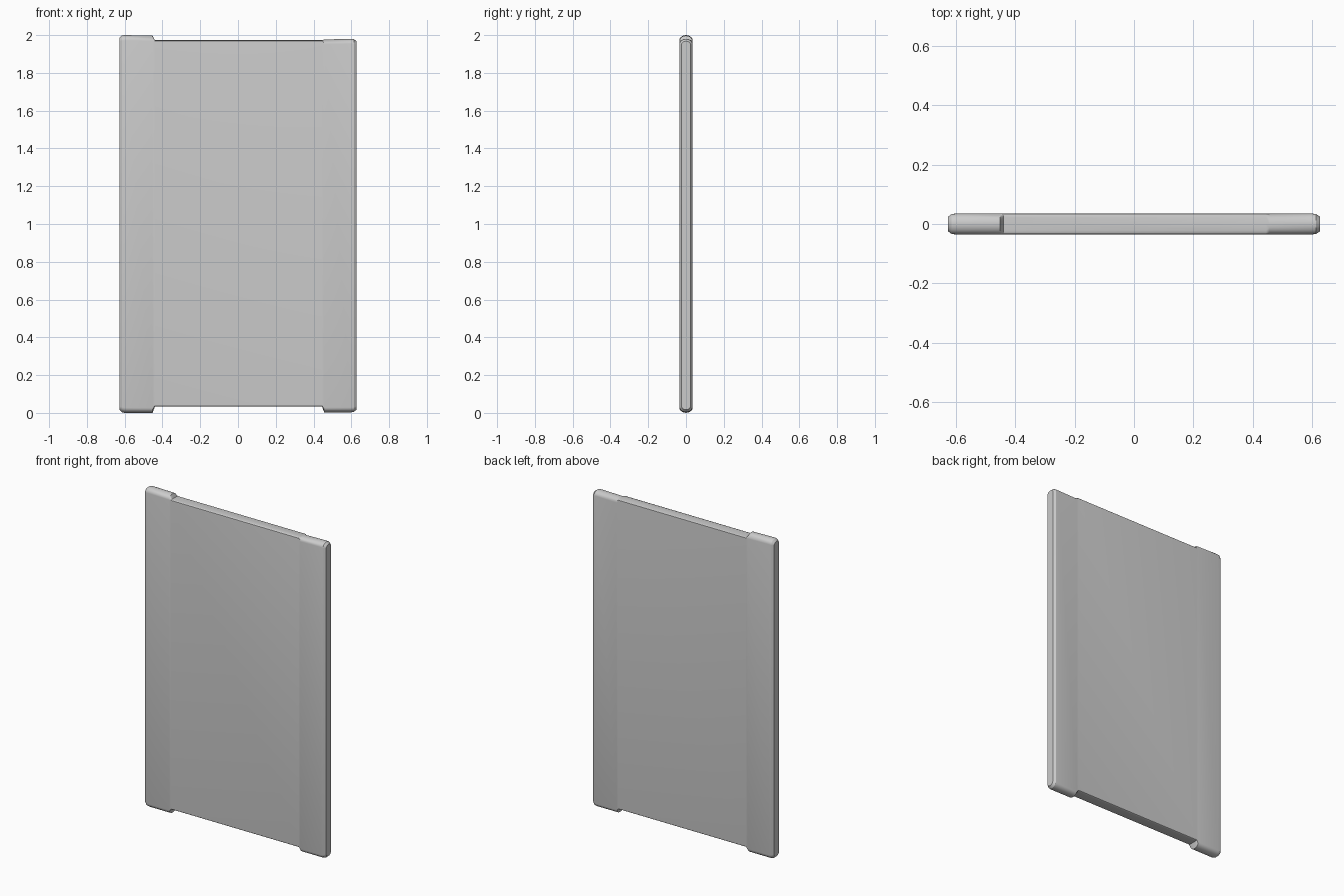
import bpy, bmesh, math

if "Cube" in bpy.data.objects:
    bpy.data.objects.remove(bpy.data.objects["Cube"])

STEPS = 10  # segments in each rounded edge


def section(bm, x, bottom, top, half, depth, power):
    """Upright panel cross-section (y-z) with rounded ends; a lower power gives a flatter end."""
    ring = []
    for end, sign in ((top, 1), (bottom, -1)):
        for i in range(STEPS + 1):
            a = math.pi * i / STEPS
            if sign < 0:
                a = math.pi - a
            c, s = math.cos(a), max(0.0, math.sin(a))
            y = half * math.copysign(abs(c) ** power, c)
            z = end - sign * depth * (1 - s ** power)
            ring.append(bm.verts.new((x, y, z)))
    return ring


# Stations along the width: x, bottom, top, half thickness, edge depth, flatness
stations = [
    (-0.627, 0.015, 1.987, 0.024, 0.020, 1.0),   # left chamfer
    (-0.614, 0.003, 1.998, 0.034, 0.028, 1.0),
    (-0.600, 0.000, 2.000, 0.035, 0.028, 1.0),   # left tall tabs
    (-0.452, 0.000, 1.997, 0.035, 0.028, 1.0),
    (-0.440, 0.034, 1.973, 0.035, 0.010, 0.4),   # recessed middle edges
    (0.445, 0.034, 1.973, 0.035, 0.010, 0.4),
    (0.456, 0.003, 1.977, 0.035, 0.026, 1.0),    # right tabs
    (0.598, 0.003, 1.980, 0.035, 0.026, 1.0),
    (0.613, 0.005, 1.979, 0.034, 0.026, 1.0),
    (0.627, 0.017, 1.968, 0.024, 0.020, 1.0),    # right chamfer
]

# Panel lofted through the stations
bm = bmesh.new()
rings = [section(bm, *s) for s in stations]
for a, b in zip(rings, rings[1:]):
    n = len(a)
    for i in range(n):
        j = (i + 1) % n
        bm.faces.new((a[i], a[j], b[j], b[i]))
bm.faces.new(rings[0])
bm.faces.new(rings[-1])
bmesh.ops.recalc_face_normals(bm, faces=bm.faces)

mesh = bpy.data.meshes.new("door_panel")
bm.to_mesh(mesh)
bm.free()
panel = bpy.data.objects.new("door_panel", mesh)
bpy.context.collection.objects.link(panel)
bpy.context.view_layer.objects.active = panel
panel.select_set(True)
bpy.ops.object.shade_smooth_by_angle(angle=math.radians(30))
